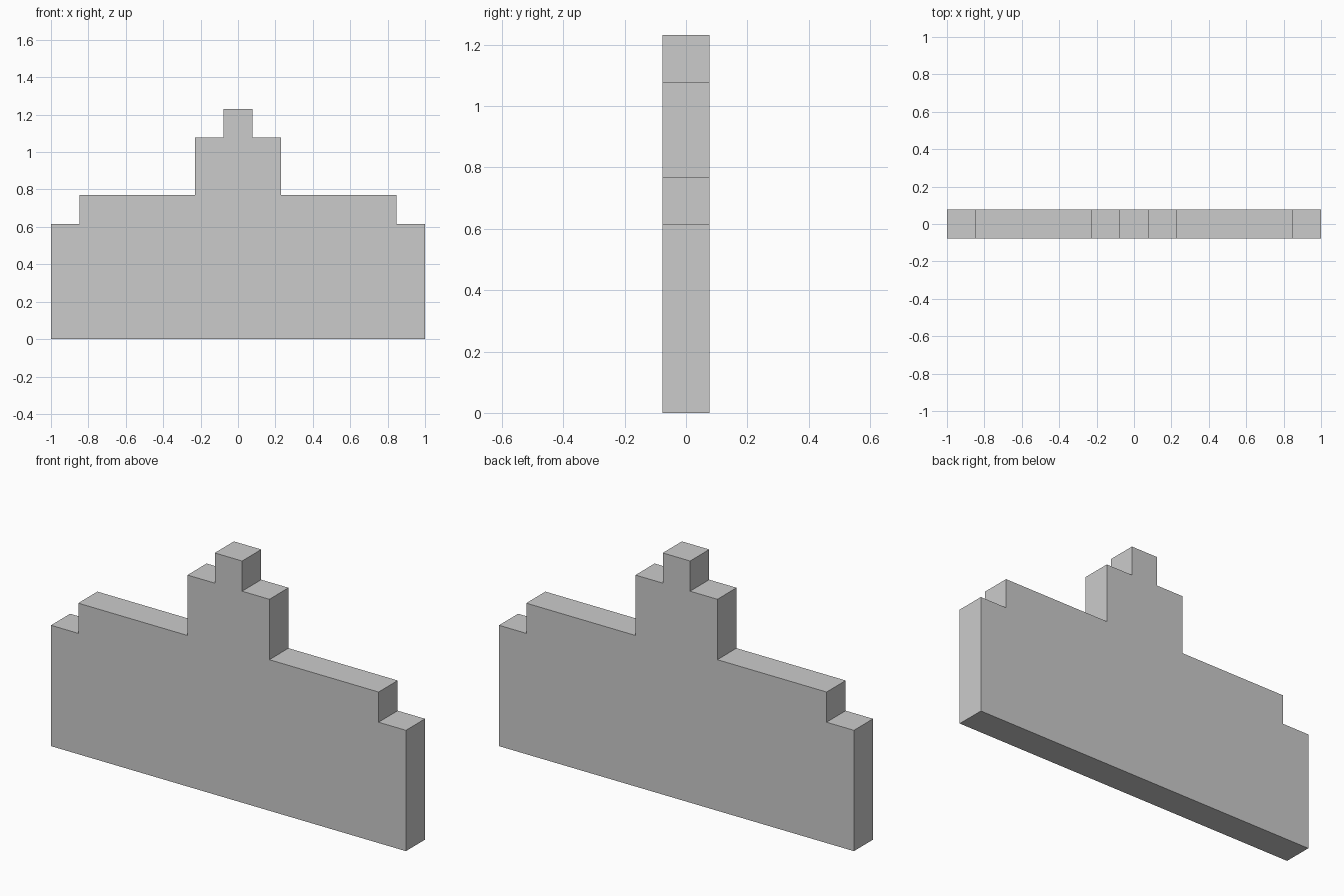
import bpy, bmesh

if "Cube" in bpy.data.objects:
    bpy.data.objects.remove(bpy.data.objects["Cube"])

U = 2 / 13  # one block: the slab is 13 blocks wide and one block thick

# right half of the stepped outline, in blocks, from the base up
half = [(6.5, 0), (6.5, 4), (5.5, 4), (5.5, 5), (1.5, 5), (1.5, 7), (0.5, 7), (0.5, 8)]
outline = half + [(-x, z) for x, z in reversed(half)]

# stepped slab: front outline extruded through its thickness
bm = bmesh.new()
face = bm.faces.new([bm.verts.new((x * U, -U / 2, z * U)) for x, z in outline])
ext = bmesh.ops.extrude_face_region(bm, geom=[face], use_keep_orig=True)
verts = [g for g in ext["geom"] if isinstance(g, bmesh.types.BMVert)]
bmesh.ops.translate(bm, verts=verts, vec=(0, U, 0))
bmesh.ops.recalc_face_normals(bm, faces=bm.faces)

mesh = bpy.data.meshes.new("stepped_slab")
bm.to_mesh(mesh)
bm.free()
bpy.context.collection.objects.link(bpy.data.objects.new("stepped_slab", mesh))
